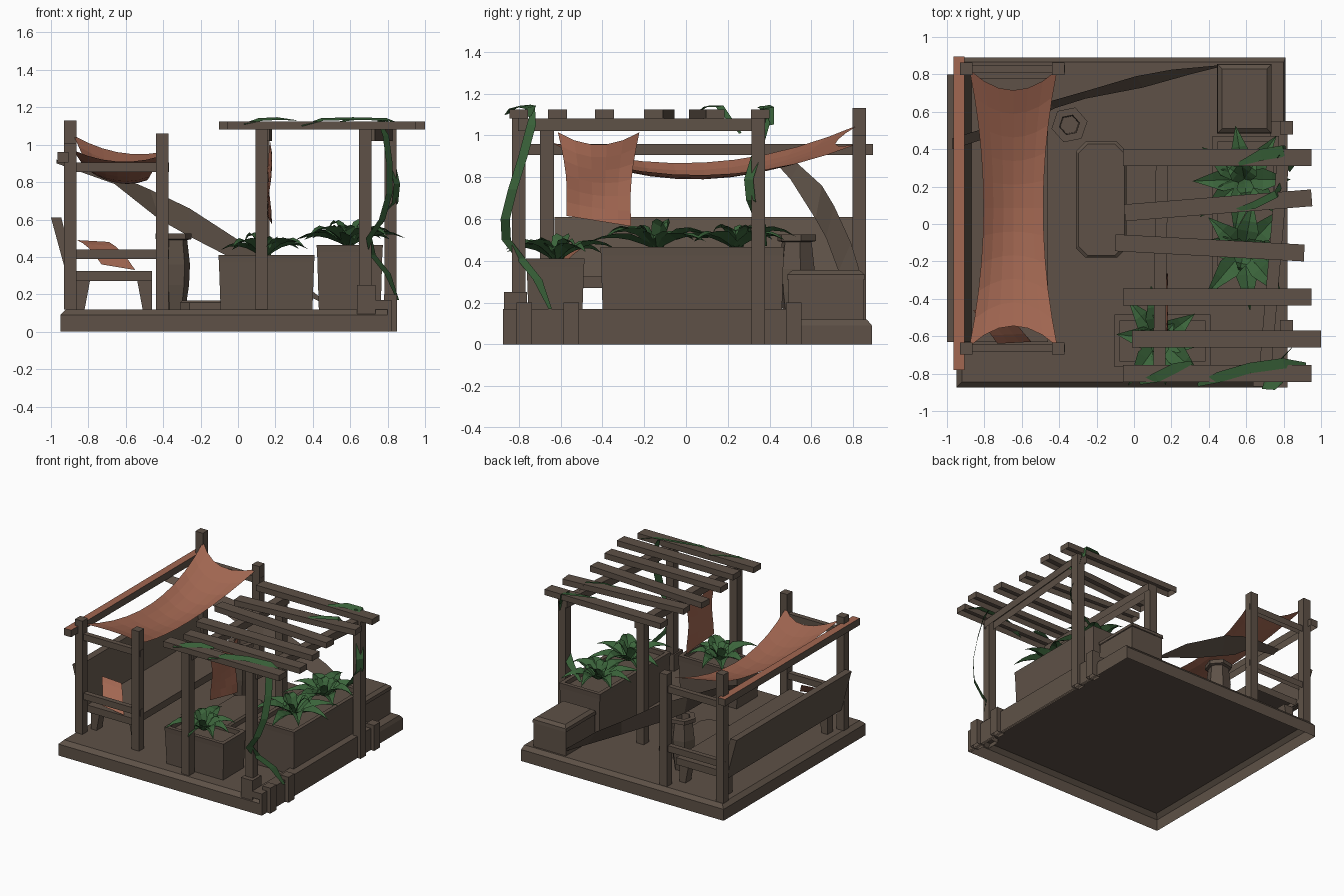
import bpy, math, random
from mathutils import Vector

if "Cube" in bpy.data.objects:
    bpy.data.objects.remove(bpy.data.objects["Cube"])
random.seed(4)


def mat(name, c):
    m = bpy.data.materials.new(name)
    m.diffuse_color = (*c, 1)
    m.use_nodes = True
    m.node_tree.nodes["Principled BSDF"].inputs["Base Color"].default_value = m.diffuse_color
    return m


WOOD = mat("brown wood", (0.112, 0.083, 0.063))
CLOTH = mat("terracotta cloth", (0.36, 0.135, 0.083))
LEAF = mat("leaf green", (0.043, 0.127, 0.043))


def mesh(name, verts, faces, *mats):
    me = bpy.data.meshes.new(name)
    me.from_pydata([tuple(v) for v in verts], [], faces)
    ob = bpy.data.objects.new(name, me)
    bpy.context.collection.objects.link(ob)
    for m in mats:
        me.materials.append(m)
    return ob


def loft(name, rings, m=WOOD):
    """Shell through rings of equal point count, capped on top, open below."""
    n = len(rings[0])
    verts = [p for r in rings for p in r]
    faces = [(k*n+i, k*n+(i+1) % n, (k+1)*n+(i+1) % n, (k+1)*n+i)
             for k in range(len(rings)-1) for i in range(n)]
    faces.append(tuple(range(len(verts)-n, len(verts))))
    return mesh(name, verts, faces, m)


def rect(x0, x1, y0, y1, z, d=0):
    return [(x0+d, y0+d, z), (x1-d, y0+d, z), (x1-d, y1-d, z), (x0+d, y1-d, z)]


def box(name, x0, x1, y0, y1, z0, z1, m=WOOD):
    return loft(name, [rect(x0, x1, y0, y1, z0), rect(x0, x1, y0, y1, z1)], m)


def post(name, x, y, z0, z1, w=0.065):
    return box(name, x-w/2, x+w/2, y-w/2, y+w/2, z0, z1)


def beam(name, a, b, w, z0, z1):
    """Horizontal bar between two plan points."""
    a, b = Vector(a), Vector(b)
    d = (b-a).normalized()
    s = Vector((-d.y, d.x))*w/2
    pts = [a-s, b-s, b+s, a+s]
    return loft(name, [[(p.x, p.y, z) for p in pts] for z in (z0, z1)])


def sheet(name, f, nu, nv, m):
    verts = [f(i/nu, j/nv) for j in range(nv+1) for i in range(nu+1)]
    k = nu+1
    return mesh(name, verts, [(j*k+i, j*k+i+1, (j+1)*k+i+1, (j+1)*k+i)
                              for j in range(nv) for i in range(nu)], m)


# deck with chamfered top edge, hollow below
loft("deck", [rect(-.95, .81, -.875, .89, 0), rect(-.95, .81, -.875, .89, .09),
              rect(-.92, .80, -.845, .865, .12)])

# low retaining wall and stakes on the right side
box("wall_cap", .73, .82, -.875, .55, .12, .17)
box("wall_face", .80, .82, -.875, .55, 0, .12)
for y in (-.775, -.55, .515):
    box("wall_stake", .78, .85, y-.037, y+.037, 0, .20)
box("post_footing", .635, .735, -.87, -.76, .09, .25)

# pergola
for x, y, z0 in ((.68, -.80, .2), (.815, .345, 0), (.125, -.80, .12), (.135, .345, .12)):
    post("pergola_post", x, y, z0, 1.08)
beam("pergola_beam_right", (.70, -.80), (.80, .38), .065, 1.02, 1.08)
beam("pergola_beam_left", (.135, -.80), (.15, .38), .065, 1.02, 1.08)
for xa, ya, xb, yb in ((-.06, .355, .95, .355), (-.05, .06, .95, .14), (-.10, -.10, .91, -.155),
                       (-.06, -.39, .95, -.39), (-.01, -.615, 1.0, -.615), (-.06, -.80, .95, -.80)):
    beam("pergola_slat", (xa, ya), (xb, yb), .09, 1.08, 1.125)

# canopy frame
for x, y, h in ((-.897, -.665, 1.01), (-.405, -.665, 1.06), (-.897, .83, 1.13), (-.405, .83, 1.0)):
    post("canopy_post", x, y, .12, h)
for y in (-.665, .83):
    box("upper_rail", -.93, -.37, y-.02, y+.02, .855, .905)
    box("lower_rail", -.93, -.37, y-.02, y+.02, .39, .44)
top = box("long_rail", -.965, -.905, -.78, .895, .905, .96)
top.data.materials.append(CLOTH)
for p in top.data.polygons:
    p.material_index = int(abs(p.normal.z) > .5)


# sagging canopy tied to four posts
def canopy(u, v):
    a = Vector((-.88, -.655, .97)).lerp(Vector((-.41, -.655, .94)), u)
    b = Vector((-.88, .825, 1.05)).lerp(Vector((-.41, .825, .96)), u)
    p = a.lerp(b, v)
    bu, bv = 4*u*(1-u), 4*v*(1-v)
    return p + Vector(((.5-u)*.15*bv, (.5-v)*.22*bu, -.14*bv-.045*bu))


sheet("canopy_cloth", canopy, 6, 10, CLOTH)

# twisted shade strip running down behind the jar
LOW = [(-.97, .40, .90), (-.66, .50, .79), (-.42, .62, .60), (-.26, .67, .51),
       (.05, .73, .35), (.30, .80, .23), (.46, .84, .15)]
HIGH = [(-.97, .46, .92), (-.70, .54, .86), (-.47, .65, .76), (-.26, .71, .66),
        (.01, .79, .485), (.20, .825, .37), (.47, .85, .16)]
sheet("shade_strip", lambda u, v: Vector(LOW[round(v*6)]).lerp(Vector(HIGH[round(v*6)]), u),
      1, 6, WOOD)


# banner hanging below the pergola
def banner(u, v):
    half = .195-.05*math.sin(math.pi*min(v*1.3, 1)*.5)+.01*v
    return (.17+.012*math.sin(5*v+3*u), -.418+(2*u-1)*half,
            1.015-.06*4*u*(1-u)*(1-v)-.40*v-.05*v*u)


sheet("banner", banner, 5, 6, CLOTH)

# bench
box("bench_seat", -.87, -.46, -.63, .78, .27, .325)
loft("bench_back", [[(-.91, y, .28), (-.86, y, .28), (-.945, y, .61), (-1.0, y, .61)]
                    for y in (.80, -.63)])
mesh("bench_back_end", [(-.91, .8, .28), (-.86, .8, .28), (-.945, .8, .61), (-1.0, .8, .61)],
     [(0, 1, 2, 3)], WOOD)
for y in (-.55, .70):
    for x, d in ((-.50, .015), (-.83, -.015)):
        loft("bench_leg", [rect(x-.025+d, x+.025+d, y-.035, y+.035, .12),
                           rect(x-.04, x+.04, y-.035, y+.035, .28)])


# cushion cloth leaning on the bench
def throw(u, v):
    a = Vector((-.86, -.46, .49)).lerp(Vector((-.69, -.46, .48)), u)
    b = Vector((-.73, -.64, .36)).lerp(Vector((-.55, -.63, .33)), u)
    return a.lerp(b, v) + Vector((0, 0, .02*math.sin(math.pi*v)))


sheet("throw_cloth", throw, 3, 4, CLOTH)


# octagonal step
def octagon(z, d=0):
    x0, x1, y0, y1, c = -.31+d, -.04-d, -.18+d, .44-d, .05
    return [(x0+c, y0, z), (x1-c, y0, z), (x1, y0+c, z), (x1, y1-c, z),
            (x1-c, y1, z), (x0+c, y1, z), (x0, y1-c, z), (x0, y0+c, z)]


loft("step", [octagon(.12), octagon(.155), octagon(.167, .012)])

# six-sided jar with rim and hollow
loft("jar", [[(-.345+r*math.cos(a*math.pi/3+.2), .53+r*math.sin(a*math.pi/3+.2), z)
              for a in range(6)]
             for r, z in ((.065, .12), (.085, .25), (.09, .36), (.075, .49), (.098, .495),
                          (.098, .525), (.055, .525), (.05, .40))])


# planters with rim and sunken soil
def planter(name, x0, x1, y0, y1, h):
    r = (x0, x1, y0, y1)
    loft(name, [rect(*r, .12, .012), rect(*r, h-.04, .003), rect(*r, h),
                rect(*r, h, .03), rect(*r, h-.035, .03)])


planter("small_planter", -.105, .41, -.765, -.485, .41)
planter("large_planter", .42, .775, -.41, .47, .465)

# storage box with padded lid
r = (.45, .73, .49, .85)
loft("storage_box", [rect(*r, .12), rect(*r, .31)])
loft("storage_lid", [rect(*r, .31, -.006), rect(*r, .335, -.004), rect(*r, .355, .02)])


# broad leaf rosettes
def leaf(name, c, ang, L, H, w):
    def f(u, v):
        s = (u-.5)*w*(.6+1.1*v if v < .4 else 1.04*(1-v)/.6)
        out = L*v
        z = H*math.sin(2.4*v)+abs(s)*.5
        return (c[0]+out*math.cos(ang)-s*math.sin(ang), c[1]+out*math.sin(ang)+s*math.cos(ang), c[2]+z)
    sheet(name, f, 2, 5, LEAF)


for c, k in (((.14, -.62, .39), .95), ((.59, .24, .45), 1), ((.59, -.14, .45), 1)):
    for i in range(8):
        leaf("plant_leaf", c, i*math.tau/8+random.uniform(-.2, .2), k*random.uniform(.24, .33),
             random.uniform(.06, .10), .115)
    for i in range(3):
        leaf("inner_leaf", c, i*math.tau/3+random.random(), .12, random.uniform(.10, .14), .09)


# climbing vines as flat ribbons
def vine(pts, side, w=.055):
    pts, side = [Vector(p) for p in pts], Vector(side)
    n = len(pts)-1

    def f(u, v):
        k = round(v*n)
        return pts[k]+side*(u-.5)*w*(.35 if k in (0, n) else 1)
    sheet("vine", f, 1, n, LEAF)


vine([(.75, -.73, 1.13), (.79, -.74, 1.05), (.81, -.78, .90), (.81, -.83, .74), (.77, -.865, .60),
      (.70, -.86, .50), (.72, -.79, .41), (.80, -.71, .31), (.855, -.65, .17)], (.6, .8, 0))
vine([(.77, .36, 1.14), (.81, .38, 1.06), (.82, .34, .92), (.85, .30, .79), (.84, .31, .69),
      (.75, .36, .57), (.65, .38, .47)], (.6, .8, 0))
vine([(.03, -.85, 1.11), (.12, -.82, 1.135), (.22, -.77, 1.14), (.31, -.74, 1.13)], (-.4, .9, .25))
vine([(.34, -.86, 1.10), (.45, -.82, 1.135), (.62, -.77, 1.14), (.80, -.745, 1.135),
      (.92, -.75, 1.09)], (-.2, 1, .25))
vine([(.53, .07, 1.12), (.64, .10, 1.14), (.76, .16, 1.14), (.81, .26, 1.01)], (-.4, .9, .2), .04)
vine([(.56, .32, 1.13), (.68, .37, 1.14), (.80, .39, 1.13), (.81, .41, 1.05)], (-.2, 1, .2), .06)
